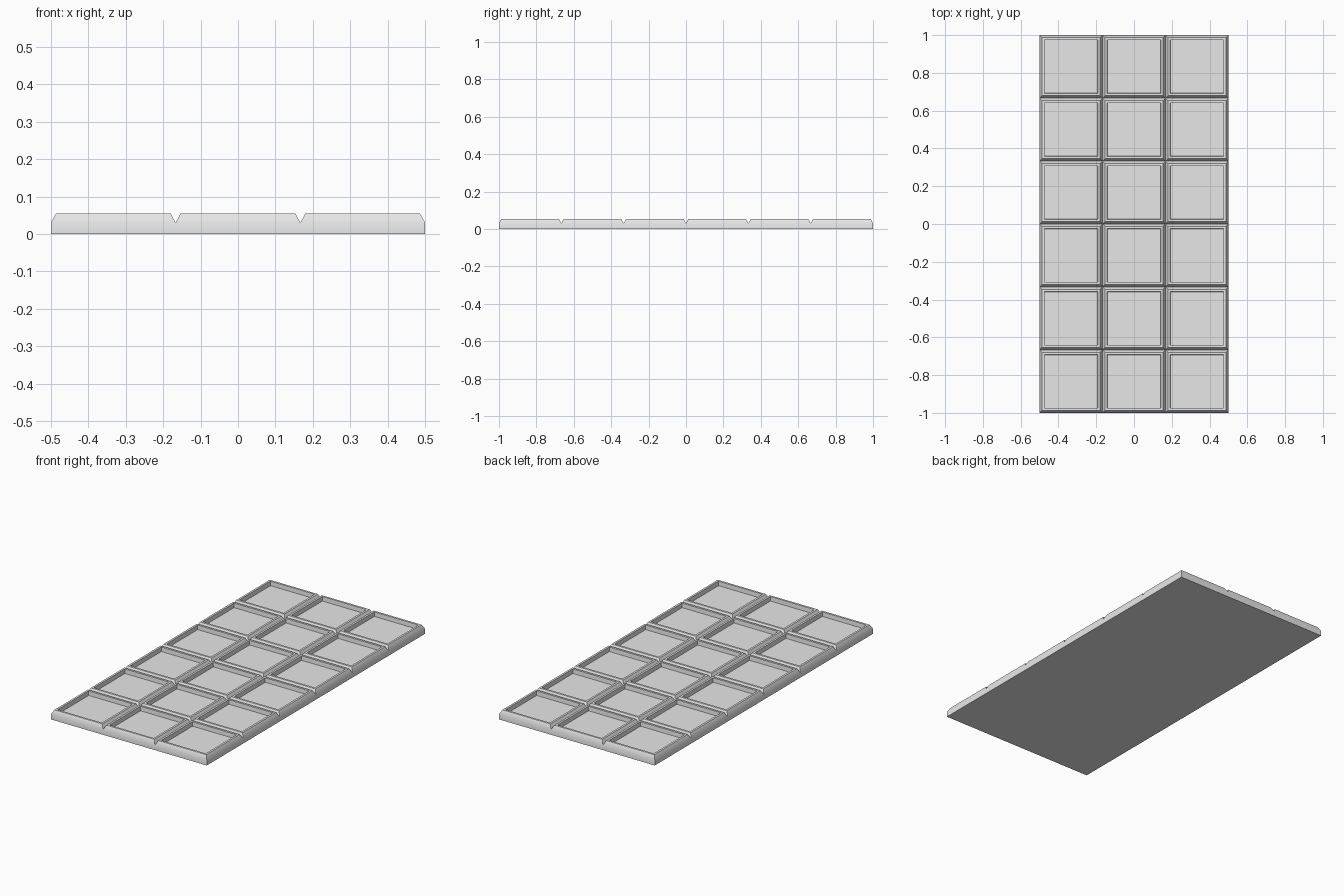
import bpy, bmesh, math

if "Cube" in bpy.data.objects:
    bpy.data.objects.remove(bpy.data.objects["Cube"], do_unlink=True)

COLS, ROWS = 3, 6
GROOVE_Z, TOP_Z, FLOOR_Z = 0.03, 0.054, 0.029
CHAMFER, RIM = 0.013, 0.012

# One flat grey for the whole slab
grey = bpy.data.materials.new("light grey")
grey.use_nodes = True
colour = (0.8, 0.8, 0.8, 1)
grey.diffuse_color = colour
grey.node_tree.nodes["Principled BSDF"].inputs["Base Color"].default_value = colour

# Grid of cells at groove level
bm = bmesh.new()
bmesh.ops.create_grid(bm, x_segments=COLS, y_segments=ROWS, size=0.5)
for v in bm.verts:
    v.co.y *= 2
    v.co.z = GROOVE_Z
cells = bm.faces[:]
border = [e for e in bm.edges if e.is_boundary]


def inset_cells(width, z):
    """Inset every cell and move its centre face to height z."""
    bmesh.ops.inset_individual(bm, faces=cells, thickness=width, use_even_offset=True)
    for f in cells:
        for v in f.verts:
            v.co.z = z


# Side walls and flat underside
skirt = bmesh.ops.extrude_edge_only(bm, edges=border)["geom"]
for v in skirt:
    if isinstance(v, bmesh.types.BMVert):
        v.co.z = 0
bmesh.ops.contextual_create(
    bm, geom=[e for e in skirt if isinstance(e, bmesh.types.BMEdge) and e.is_boundary])

# Chamfered blocks, flat rims and sunken panels
inset_cells(CHAMFER, TOP_Z)
inset_cells(RIM, TOP_Z)
inset_cells(0.002, FLOOR_Z)

bmesh.ops.recalc_face_normals(bm, faces=bm.faces[:])
mesh = bpy.data.meshes.new("segmented_slab")
bm.to_mesh(mesh)
bm.free()
mesh.materials.append(grey)
slab = bpy.data.objects.new("segmented_slab", mesh)
bpy.context.collection.objects.link(slab)

# Soft shading over the shallow edges only
bpy.ops.object.select_all(action="DESELECT")
slab.select_set(True)
bpy.context.view_layer.objects.active = slab
bpy.ops.object.shade_smooth_by_angle(angle=math.radians(35))
